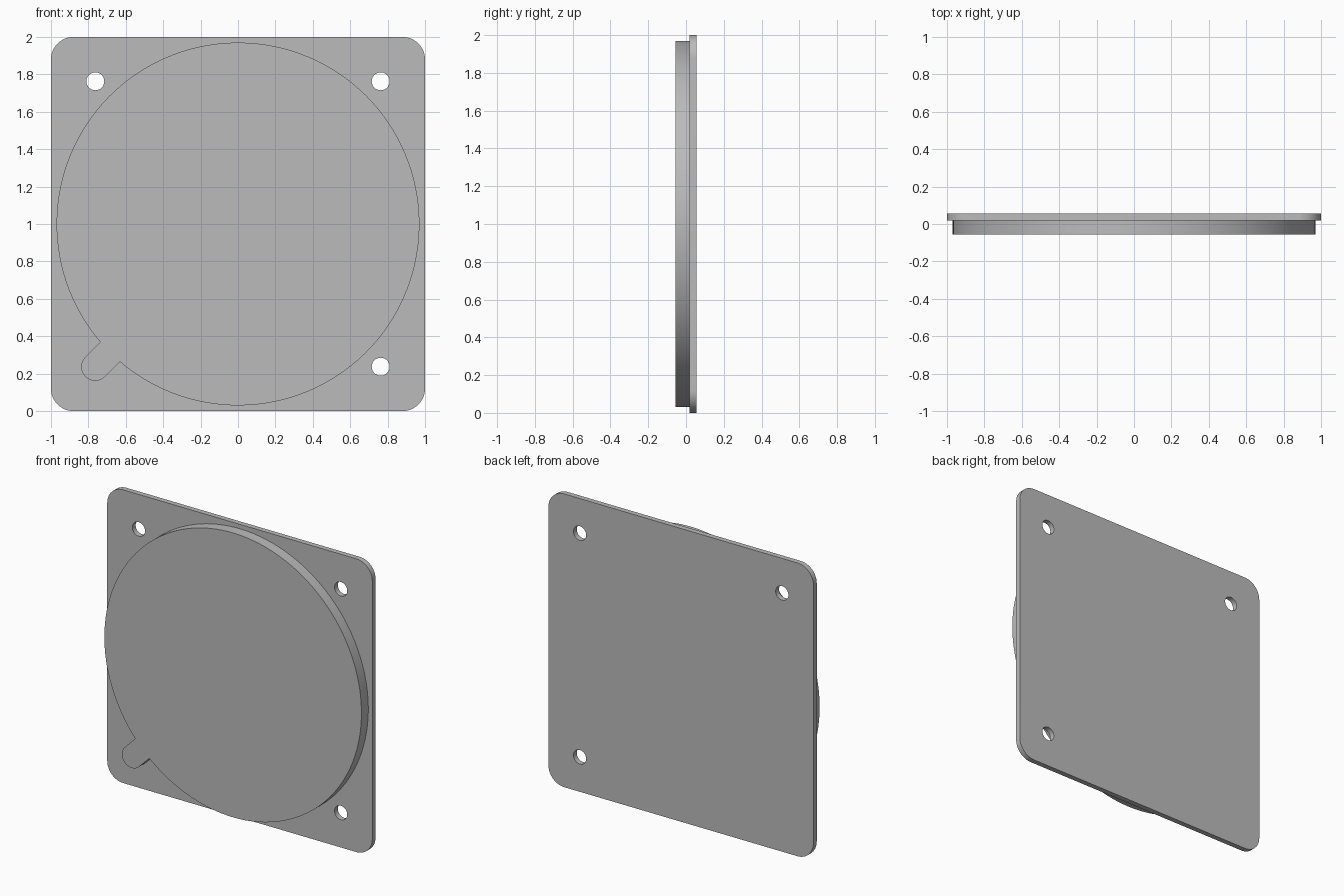
import bpy
import bmesh
from math import sin, cos, pi, acos, asin
from mathutils import Vector

cube = bpy.data.objects.get("Cube")
if cube:
    bpy.data.objects.remove(cube, do_unlink=True)

CENTRE_Z = 1.0
FRONT, JOINT, BACK = -0.055, 0.019, 0.055   # depth of the front, joint and back faces
HOLE = 0.763                                # hole offset from the centre

grey = bpy.data.materials.new("plain grey")
grey.use_nodes = True
grey.diffuse_color = (0.5, 0.5, 0.5, 1)
grey.node_tree.nodes["Principled BSDF"].inputs["Base Color"].default_value = grey.diffuse_color


def arc(cx, cz, radius, start, end, steps):
    """Points along an arc, both ends included."""
    angles = [start + (end - start) * i / steps for i in range(steps + 1)]
    return [(cx + radius * cos(a), cz + radius * sin(a)) for a in angles]


def slab(name, loops, y0, y1):
    """Fill an outline (further loops are holes) and extrude it from y0 to y1."""
    bm = bmesh.new()
    for loop in loops:
        verts = [bm.verts.new((x, y0, CENTRE_Z + z)) for x, z in loop]
        for a, b in zip(verts, verts[1:] + verts[:1]):
            bm.edges.new((a, b))
    bmesh.ops.triangle_fill(bm, edges=bm.edges[:], use_beauty=True, normal=Vector((0, -1, 0)))
    out = bmesh.ops.extrude_face_region(bm, geom=bm.faces[:], use_keep_orig=True)
    moved = [v for v in out["geom"] if isinstance(v, bmesh.types.BMVert)]
    bmesh.ops.translate(bm, verts=moved, vec=(0, y1 - y0, 0))
    bmesh.ops.recalc_face_normals(bm, faces=bm.faces[:])
    bmesh.ops.dissolve_limit(bm, angle_limit=0.001, verts=bm.verts[:], edges=bm.edges[:])
    mesh = bpy.data.meshes.new(name)
    bm.to_mesh(mesh)
    bm.free()
    mesh.materials.append(grey)
    obj = bpy.data.objects.new(name, mesh)
    bpy.context.collection.objects.link(obj)
    bpy.ops.object.select_all(action="DESELECT")
    obj.select_set(True)
    bpy.context.view_layer.objects.active = obj
    bpy.ops.object.shade_smooth_by_angle(angle=pi / 6)
    return obj


# Back plate: rounded square with three through holes
corner = 0.12
inset = 1 - corner
outline = []
for i, (sx, sz) in enumerate([(1, 1), (-1, 1), (-1, -1), (1, -1)]):
    outline += arc(sx * inset, sz * inset, corner, i * pi / 2, (i + 1) * pi / 2, 12)
holes = [arc(sx * HOLE, sz * HOLE, 0.048, 0, 2 * pi, 32)[:-1]
         for sx, sz in [(1, 1), (-1, 1), (1, -1)]]
slab("back_plate", [outline] + holes, JOINT, BACK)

# Raised disc with a round-ended tab reaching over the unpierced corner
disc_radius, tab_radius = 0.97, 0.075
tab_angle = 5 * pi / 4
half_gap = asin(tab_radius / disc_radius)
disc = arc(0, 0, disc_radius, tab_angle + half_gap, tab_angle + 2 * pi - half_gap, 128)
tab = arc(-HOLE, -HOLE, tab_radius, tab_angle - pi / 2, tab_angle + pi / 2, 24)
slab("raised_disc_with_tab", [disc + tab], FRONT, JOINT)
